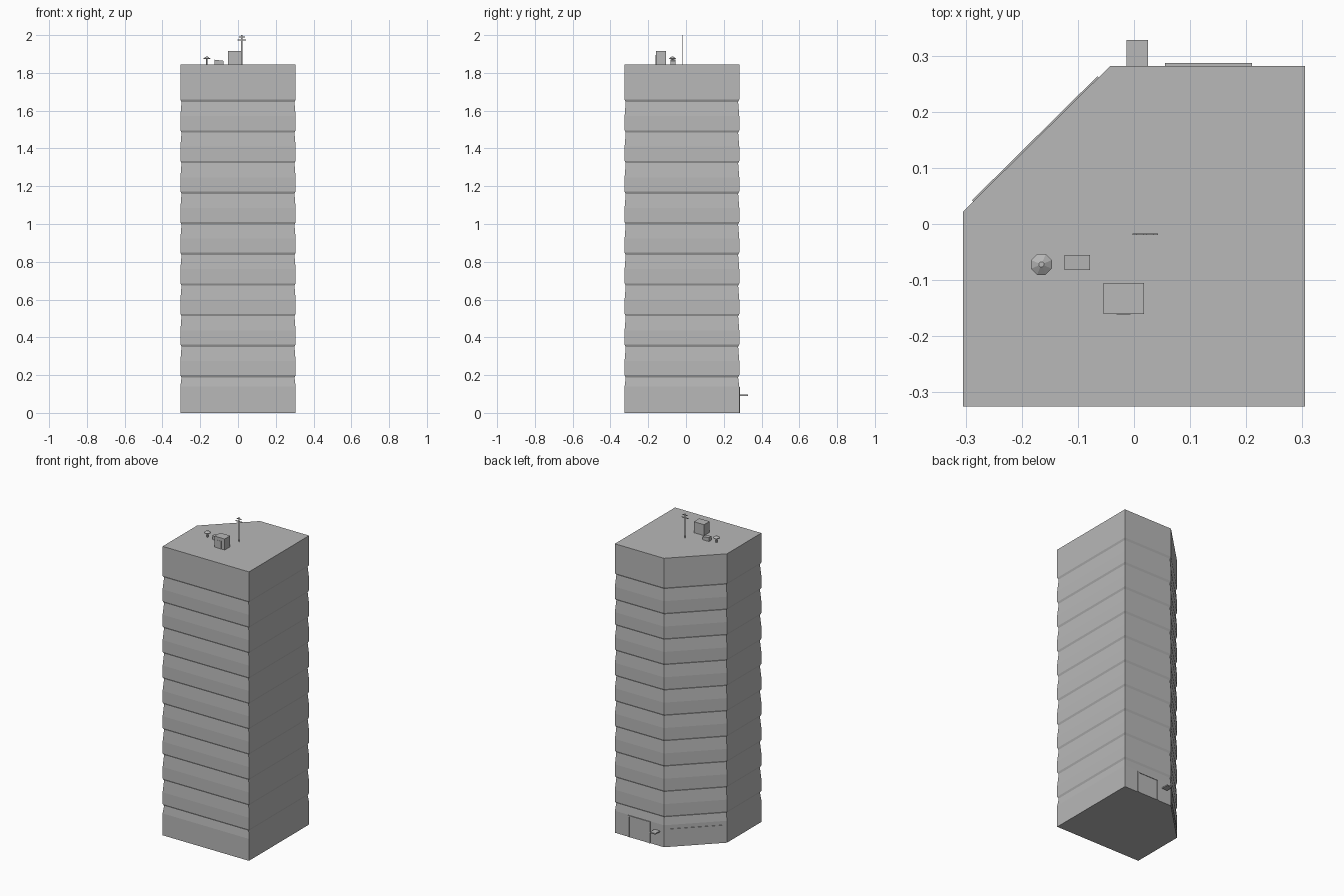
import bpy, bmesh, math
from mathutils import Vector, Matrix

if "Cube" in bpy.data.objects:
    bpy.data.objects.remove(bpy.data.objects["Cube"])


def material(name, v):
    m = bpy.data.materials.new(name)
    m.diffuse_color = (v, v, v, 1)
    m.use_nodes = True
    m.node_tree.nodes["Principled BSDF"].inputs["Base Color"].default_value = m.diffuse_color
    return m


GREY = material("concrete_grey", 0.48)
ROOF = 1.845


def finish(name, bm):
    bmesh.ops.recalc_face_normals(bm, faces=bm.faces)
    me = bpy.data.meshes.new(name)
    bm.to_mesh(me)
    bm.free()
    me.materials.append(GREY)
    ob = bpy.data.objects.new(name, me)
    bpy.context.collection.objects.link(ob)
    return ob


def box(name, x, y, z):
    bm = bmesh.new()
    size = Vector((x[1] - x[0], y[1] - y[0], z[1] - z[0]))
    mid = Vector((sum(x), sum(y), sum(z))) / 2
    bmesh.ops.create_cube(bm, size=1, matrix=Matrix.Translation(mid) @ Matrix.Diagonal((*size, 1)))
    return finish(name, bm)


def loft(name, rings):
    # closed skin over a stack of equal-sided rings
    bm = bmesh.new()
    loops = [[bm.verts.new(p) for p in r] for r in rings]
    n = len(loops[0])
    for a, b in zip(loops, loops[1:]):
        for i in range(n):
            j = (i + 1) % n
            bm.faces.new((a[i], a[j], b[j], b[i]))
    bm.faces.new(loops[0][::-1])
    bm.faces.new(loops[-1])
    return finish(name, bm)


# tower: five-sided footprint with a cut corner
PLAN = [Vector(p) for p in ((-.305, -.325), (.305, -.325), (.305, .282), (-.042, .282), (-.305, .022))]


def inset(d):
    out = []
    for i, p in enumerate(PLAN):
        a = (p - PLAN[i - 1]).normalized()
        b = (PLAN[(i + 1) % 5] - p).normalized()
        na, nb = Vector((-a.y, a.x)), Vector((-b.y, b.x))
        out.append(p + (na + nb) * d / (1 + na.dot(nb)))
    return out


# each storey: upright band, wall leaning in, short overhang to the next
profile = [(0, 0), (0.14, 0)]
for i in range(10):
    z = 0.2 + 0.162 * i
    profile += [(z - 0.012, 0.006), (z, 0), (z + 0.075, 0)]
profile.append((ROOF, 0))
loft("tower", [[(p.x, p.y, z) for p in inset(d)] for z, d in profile])

# entrance at the back: frame, door leaf and canopy
box("door_leaf", (.062, .203), (.275, .2835), (0, .13))
box("door_frame_left", (.055, .064), (.275, .287), (0, .138))
box("door_frame_right", (.201, .21), (.275, .287), (0, .138))
box("door_frame_top", (.064, .201), (.275, .287), (.129, .138))
box("entrance_canopy", (-.013, .025), (.278, .328), (.09, .097))

# shop window plate on the cut corner
a, b = PLAN[4], PLAN[3]
along = (b - a).normalized()
out = Vector((-along.y, along.x))
L = (b - a).length
ring = [a + along * (L * t) + out * o for t, o in ((.07, -.002), (.92, -.002), (.92, .003), (.07, .003))]
loft("shop_window", [[(p.x, p.y, z) for p in ring] for z in (.038, .115)])

# roof stair house with a door plate
box("stair_house", (-.054, .018), (-.16, -.105), (ROOF, 1.915))
box("stair_house_door", (-.031, -.006), (-.1615, -.159), (ROOF, 1.895))

# roof hatch with a sloping top
hatch = box("roof_hatch", (-.124, -.078), (-.082, -.055), (ROOF, 1.87))
for v in hatch.data.vertices:
    if v.co.z > 1.86 and v.co.x > -.1:
        v.co.z = 1.864


# mushroom vent
def ngon(r, z, n=8):
    return [(-.165 + r * math.cos(2 * math.pi * (k + .5) / n),
             -.072 + r * math.sin(2 * math.pi * (k + .5) / n), z) for k in range(n)]


loft("vent_stem", [ngon(.005, ROOF), ngon(.005, 1.875)])
loft("vent_cap", [ngon(.02, 1.873), ngon(.02, 1.876), ngon(.005, 1.886)])

# aerial mast with two crossbars
box("aerial_mast", (.0165, .0235), (-.0195, -.0165), (ROOF, 2.0))
box("aerial_bar_low", (-.003, .043), (-.0195, -.0165), (1.971, 1.976))
box("aerial_bar_high", (.004, .036), (-.0195, -.0165), (1.988, 1.993))
